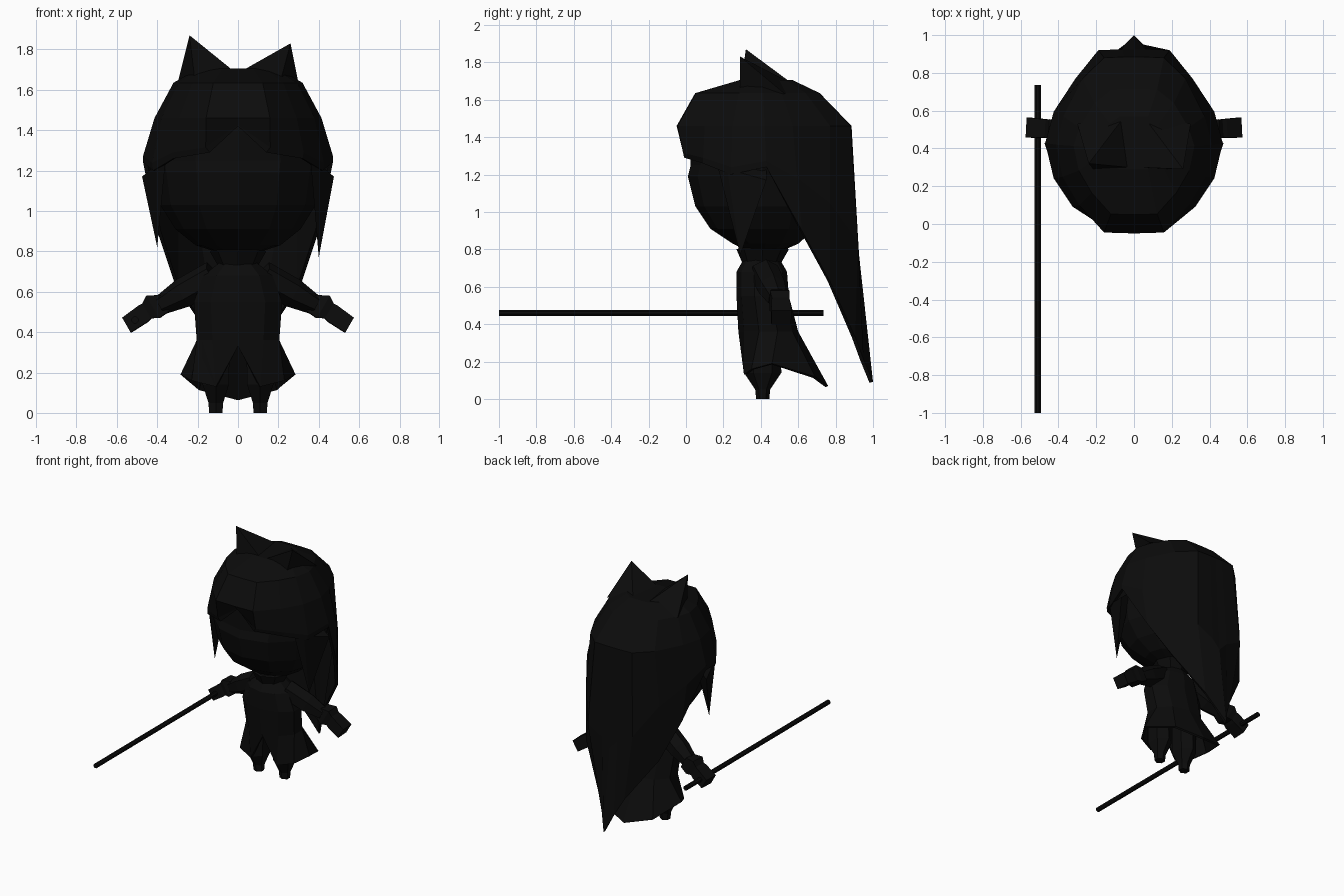
import bpy, bmesh, math
from mathutils import Vector

if "Cube" in bpy.data.objects:
    bpy.data.objects.remove(bpy.data.objects["Cube"])

black = bpy.data.materials.new("near_black")
black.diffuse_color = (0.0035, 0.0035, 0.0035, 1)
black.use_nodes = True
black.node_tree.nodes["Principled BSDF"].inputs["Base Color"].default_value = black.diffuse_color


def make(name, verts, faces, thickness=0):
    bm = bmesh.new()
    vs = [bm.verts.new(v) for v in verts]
    for f in faces:
        bm.faces.new([vs[i] for i in f])
    bmesh.ops.remove_doubles(bm, verts=bm.verts, dist=0.0005)
    bmesh.ops.recalc_face_normals(bm, faces=bm.faces)
    me = bpy.data.meshes.new(name)
    bm.to_mesh(me)
    bm.free()
    me.materials.append(black)
    ob = bpy.data.objects.new(name, me)
    bpy.context.collection.objects.link(ob)
    if thickness:
        mod = ob.modifiers.new("thickness", 'SOLIDIFY')
        mod.thickness, mod.offset = thickness, -1
    return ob


def skin(name, rings, caps=(True, True), thickness=0):
    """Join closed rings of equal length into one surface."""
    n = len(rings[0])
    faces = [(r * n + i, r * n + (i + 1) % n, (r + 1) * n + (i + 1) % n, (r + 1) * n + i)
             for r in range(len(rings) - 1) for i in range(n)]
    if caps[0]:
        faces.append(range(n))
    if caps[1]:
        faces.append(range((len(rings) - 1) * n, len(rings) * n))
    return make(name, [p for r in rings for p in r], faces, thickness)


def ring(z, rx, y0, y1, n=10, cx=0):
    """Level oval spanning y0..y1, starting at the front."""
    cy, ry = (y0 + y1) / 2, (y1 - y0) / 2
    return [(cx + rx * math.sin(a), cy - ry * math.cos(a), z)
            for a in (2 * math.pi * i / n for i in range(n))]


def mirrored(half):
    """Half outline from front centre to back centre -> full ring."""
    return half + [(-x, y, z) for x, y, z in half[-2:0:-1]]


def beam(name, stations, n=4):
    """Limb through (centre, width, height) stations."""
    pts = [Vector(s[0]) for s in stations]
    d = (pts[-1] - pts[0]).normalized()
    side = d.cross(Vector((0, 0, 1))).normalized()
    up = side.cross(d)
    rings = []
    for p, (_, w, h) in zip(pts, stations):
        rings.append([p + side * w * math.cos(a) + up * h * math.sin(a)
                      for a in (2 * math.pi * (i + 0.5) / n for i in range(n))])
    return skin(name, rings)


# Head, chin to crown
skin("head", [ring(z, rx, y0, y1, 12) for z, rx, y0, y1 in [
    (0.795, 0.10, 0.32, 0.52), (0.83, 0.21, 0.25, 0.60), (0.91, 0.31, 0.13, 0.69),
    (1.03, 0.385, 0.05, 0.75), (1.19, 0.41, 0.01, 0.79), (1.25, 0.42, 0.025, 0.80),
    (1.42, 0.40, 0.02, 0.78), (1.55, 0.30, 0.12, 0.68)]])

# Hair: cap flowing into a long pointed panel at the back
outline = [(0, -.05), (.18, -.045), (.33, .10), (.43, .25), (.47, .42),
           (.425, .57), (.31, .77), (.18, .88), (.06, .885), (0, .885)]
hem = [(0, 0, 1.42), (.14, -.01, 1.29), (.32, .09, 1.26), (.42, .24, 1.20), (.47, .43, 1.24),
       (.40, .62, .90), (.31, .77, .63), (.11, .905, .33), (.05, .95, .21), (0, 1, .09)]


def cap_row(z, sx, sf, sb):
    return mirrored([(x * sx, .4 + (y - .4) * (sf if y < .4 else sb), z) for x, y in outline])


middle = []
for (x, y), h in zip(outline, hem):
    if y > .8:      # flat back panel
        middle.append((x * 1.05, y + .04, 1.46 + (h[2] - 1.46) * .55))
    elif y > .5:    # side panels
        middle.append((x, (y + h[1]) / 2, (1.46 + h[2]) / 2))
    else:           # fringe
        middle.append((x + (h[0] - x) * .5, y + (h[1] - y) * .85, 1.46 + (h[2] - 1.46) * .85))
skin("hair", [cap_row(1.705, .42, .25, .35), cap_row(1.635, .68, .78, .65),
              cap_row(1.46, .88, 1, 1), mirrored(middle), mirrored(hem)],
     caps=(True, False), thickness=0.02)

# Pointed ears sloping back into the hair, and side locks
for s, side, tip in [(-1, "left", (.24, .32, 1.87)), (1, "right", (.26, .29, 1.83))]:
    pts = [(.03, .30, 1.70), (.215, .29, 1.66), (.30, .53, 1.63), (.05, .57, 1.685), tip]
    make(side + "_ear", [(s * x, y, z) for x, y, z in pts],
         [(0, 1, 4), (1, 2, 4), (2, 3, 4), (3, 0, 4), (0, 1, 2, 3)])
    pts = [(.405, .22, 1.23), (.475, .43, 1.17), (.39, .43, 1.24), (.36, .17, 1.24),
           (.40, .29, .82 if s < 0 else .77)]
    make(side + "_side_lock", [(s * x, y, z) for x, y, z in pts],
         [(0, 1, 4), (1, 2, 4), (2, 3, 4), (3, 0, 4), (0, 1, 2, 3)])

# Flared collar and neck
skin("collar", [ring(.73, .10, .30, .51, 8), ring(.80, .14, .27, .55, 8)],
     caps=(True, False), thickness=0.015)
skin("neck", [ring(.70, .08, .33, .48, 8), ring(.84, .08, .33, .48, 8)])

# Coat: open slit in front, wide pointed tail behind
coat_hem = [(0, .30, .33), (.11, .31, .13), (.23, .35, .16), (.285, .46, .19),
            (.20, .69, .12), (0, .76, .07)]
skin("coat", [ring(.75, .09, .31, .50), ring(.68, .18, .27, .54), ring(.55, .23, .27, .55),
              ring(.36, .215, .28, .60), mirrored(coat_hem)],
     caps=(True, False), thickness=0.015)

for s, side in [(-1, "left"), (1, "right")]:
    # Legs tapering to small feet
    skin(side + "_leg", [ring(z, r, y0, y1, 6, s * .11) for z, r, y0, y1 in [
        (.36, .08, .32, .50), (.14, .075, .31, .51), (.05, .042, .37, .45), (0, .038, .375, .445)]])
    # Sleeves, then cuffs with hands
    beam(side + "_sleeve", [((s * .12, .42, .68), .08, .075), ((s * .27, .46, .595), .075, .075),
                            ((s * .38, .49, .535), .055, .05)], 6)
    beam(side + "_hand", [((s * .36, .50, .545), .06, .065), ((s * .42, .50, .525), .075, .09),
                          ((s * .45, .505, .505), .065, .06), ((s * .47, .505, .49), .07, .065),
                          ((s * .55, .51, .435), .075, .06)])

# Long thin rod held in one hand
beam("rod", [((-.51, -1, .46), .018, .018), ((-.51, .735, .46), .018, .018)], 8)
